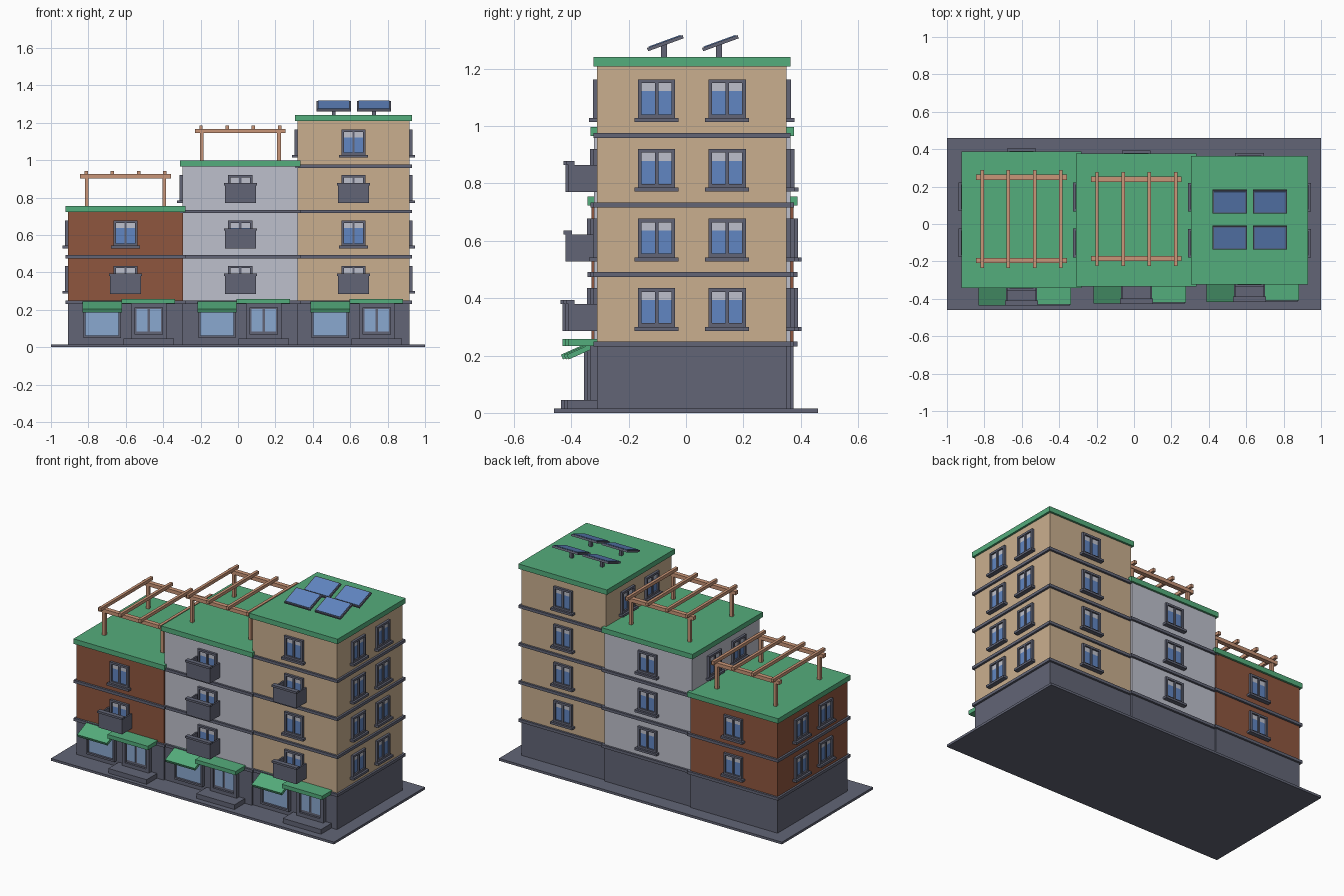
import bpy, bmesh, math
from mathutils import Matrix, Vector

cube = bpy.data.objects.get("Cube")
if cube:
    bpy.data.objects.remove(cube, do_unlink=True)


def material(name, r, g, b):
    lin = [((c / 255 + 0.055) / 1.055) ** 2.4 for c in (r, g, b)] + [1]
    m = bpy.data.materials.new(name)
    m.use_nodes = True
    m.diffuse_color = lin
    m.node_tree.nodes["Principled BSDF"].inputs["Base Color"].default_value = lin
    return m


SLATE = material("slate", 98, 101, 118)
TAN = material("tan_wall", 202, 175, 143)
GREY = material("pale_grey", 190, 192, 204)
BRICK = material("brick_red", 143, 86, 63)
GREEN = material("green", 84, 173, 124)
WOOD = material("wood", 202, 150, 120)
GLASS = material("blue_glass", 97, 134, 194)
SHOP = material("shop_glass", 138, 168, 208)


def mesh(name, boxes):
    """Mesh of boxes given as (x0, x1, y0, y1, z0, z1, material)."""
    bm = bmesh.new()
    me = bpy.data.meshes.new(name)
    for x0, x1, y0, y1, z0, z1, mat in boxes:
        if mat.name not in me.materials:
            me.materials.append(mat)
        size = Matrix.Diagonal((x1 - x0, y1 - y0, z1 - z0, 1))
        mid = Matrix.Translation(((x0 + x1) / 2, (y0 + y1) / 2, (z0 + z1) / 2))
        made = bmesh.ops.create_cube(bm, size=1, matrix=mid @ size)
        for f in {f for v in made["verts"] for f in v.link_faces}:
            f.material_index = me.materials.find(mat.name)
    bm.to_mesh(me)
    bm.free()
    return me


def place(name, me, loc=(0, 0, 0), turn=0, tilt=0):
    ob = bpy.data.objects.new(name, me)
    ob.location = loc
    ob.rotation_euler = (tilt, 0, turn)
    bpy.context.collection.objects.link(ob)
    return ob


def ring(w, z0, z1, t, d):
    """Four frame bars of width t around an opening, standing d off the wall."""
    h = w / 2
    return [(-h, -h + t, -d, 0, z0, z1, SLATE), (h - t, h, -d, 0, z0, z1, SLATE),
            (-h + t, h - t, -d, 0, z0, z0 + t, SLATE),
            (-h + t, h - t, -d, 0, z1 - t, z1, SLATE)]


# Shared parts, all facing -y with the wall at y = 0
window = mesh("window", ring(0.13, 0.06, 0.195, 0.013, 0.015) + [
    (-0.006, 0.006, -0.013, 0, 0.07, 0.185, SLATE),
    (-0.055, 0.055, -0.005, 0, 0.07, 0.154, GLASS),
    (-0.055, 0.055, -0.005, 0, 0.154, 0.185, GREY),
    (-0.077, 0.077, -0.028, 0, 0.046, 0.06, SLATE)])

balcony = mesh("balcony", [
    (-0.083, 0.083, -0.1, 0, 0.045, 0.057, SLATE),
    (-0.083, 0.083, -0.1, -0.088, 0.057, 0.145, SLATE),
    (-0.083, -0.073, -0.088, 0, 0.057, 0.14, SLATE),
    (0.073, 0.083, -0.088, 0, 0.057, 0.14, SLATE),
    (-0.088, 0.088, -0.107, -0.078, 0.14, 0.153, SLATE)])

shop_window = mesh("shop_window", ring(0.2, 0.05, 0.215, 0.012, 0.025) + [
    (-0.088, 0.088, -0.012, 0, 0.06, 0.205, SHOP)])

door = mesh("door", ring(0.19, 0.045, 0.235, 0.022, 0.025) + [
    (-0.073, 0.073, -0.012, 0, 0.045, 0.213, SLATE)] + [
    (s * 0.036 - 0.029, s * 0.036 + 0.029, -0.017, -0.01, 0.085, 0.205, SHOP)
    for s in (-1, 1)])

step = mesh("door_step", [(-0.135, 0.135, -0.105, 0, 0.015, 0.045, SLATE)])
canopy = mesh("canopy", [(-0.143, 0.143, -0.1, 0, 0.233, 0.258, GREEN)])
awning = mesh("awning", [(-0.105, 0.105, -0.116, 0, -0.018, 0, GREEN)])

FLOOR = 0.2425
BASE = 0.24


def house(name, x0, x1, front, back, floors, wall, balconies, right_from, left_from):
    """right_from / left_from: first storey with windows on the -x / +x side."""
    cx, cy = (x0 + x1) / 2, (front + back) / 2
    top = BASE + floors * FLOOR
    place(name + "_ground_floor", mesh("ground_floor", [
        (x0, x1, front, back, 0.01, BASE, SLATE)]))
    place(name + "_walls", mesh("walls", [(x0, x1, front, back, BASE, top, wall)]))
    o = 0.013
    place(name + "_roof", mesh("roof", [
        (x0 - o, x1 + o, front - o, back + o, top - 0.002, top + 0.03, GREEN)]))
    place(name + "_floor_bands", mesh("floor_bands", [
        (x0 - o, x1 + o, front - o, back + o, z - 0.009, z + 0.009, SLATE)
        for z in (BASE + i * FLOOR for i in range(floors))]))

    # Upper storeys
    for i in range(1, floors + 1):
        z = BASE + (i - 1) * FLOOR
        place(name + "_front_window", window, (cx, front, z))
        place(name + "_back_window", window, (cx, back, z), math.pi)
        for dy in (-0.123, 0.123):
            if i >= right_from:
                place(name + "_right_window", window, (x0, cy + dy, z), -math.pi / 2)
            if i >= left_from:
                place(name + "_left_window", window, (x1, cy + dy, z), math.pi / 2)
        if i in balconies:
            place(name + "_balcony", balcony, (cx, front, z))

    # Shop front
    place(name + "_shop_window", shop_window, (cx - 0.125, front, 0))
    place(name + "_awning", awning, (cx - 0.125, front, 0.25), tilt=math.radians(24))
    place(name + "_door", door, (cx + 0.125, front, 0))
    place(name + "_door_step", step, (cx + 0.125, front, 0))
    place(name + "_canopy", canopy, (cx + 0.122, front, 0))
    return cx, cy, top + 0.03


def pergola(name, cx, cy, z, span):
    boxes = []
    for y in (cy - span, cy + span):
        boxes += [(x - 0.01, x + 0.01, y - 0.01, y + 0.01, z - 0.005, z + 0.15, WOOD)
                  for x in (cx - 0.207, cx + 0.207)]
        boxes.append((cx - 0.242, cx + 0.242, y - 0.014, y + 0.014,
                      z + 0.147, z + 0.17, WOOD))
    for i in range(4):
        x = cx - 0.21 + 0.14 * i
        boxes.append((x - 0.009, x + 0.009, cy - span - 0.04, cy + span + 0.04,
                      z + 0.167, z + 0.187, WOOD))
    place(name, mesh(name, boxes))


# Pavement
place("pavement", mesh("pavement", [(-1, 1, -0.46, 0.46, 0, 0.015, SLATE)]))

# Three stepped houses
NEVER = 9
cx, cy, z = house("brick_house", -0.91, -0.293, -0.33, 0.375, 2, BRICK, (1,), 1, NEVER)
pergola("brick_house_pergola", cx, cy + 0.005, z, 0.222)
cx, cy, z = house("grey_house", -0.297, 0.322, -0.32, 0.364, 3, GREY, (1, 2, 3), 3, NEVER)
pergola("grey_house_pergola", cx, cy + 0.005, z, 0.212)
cx, cy, z = house("tan_house", 0.318, 0.917, -0.31, 0.351, 4, TAN, (1, 3), 4, 1)

# Tilted solar panels on posts
panel = mesh("solar_panel", [
    (-0.091, 0.091, -0.066, 0.066, -0.006, 0.006, SLATE),
    (-0.084, 0.084, -0.059, 0.059, 0.004, 0.009, GLASS)])
post = mesh("panel_post", [(-0.01, 0.01, -0.01, 0.01, -0.005, 0.045, SLATE)])
for x in (0.512, 0.727):
    for y in (-0.072, 0.12):
        place("solar_panel", panel, (x, y, z + 0.049), tilt=math.radians(20))
        place("panel_post", post, (x, y - 0.005, z))
